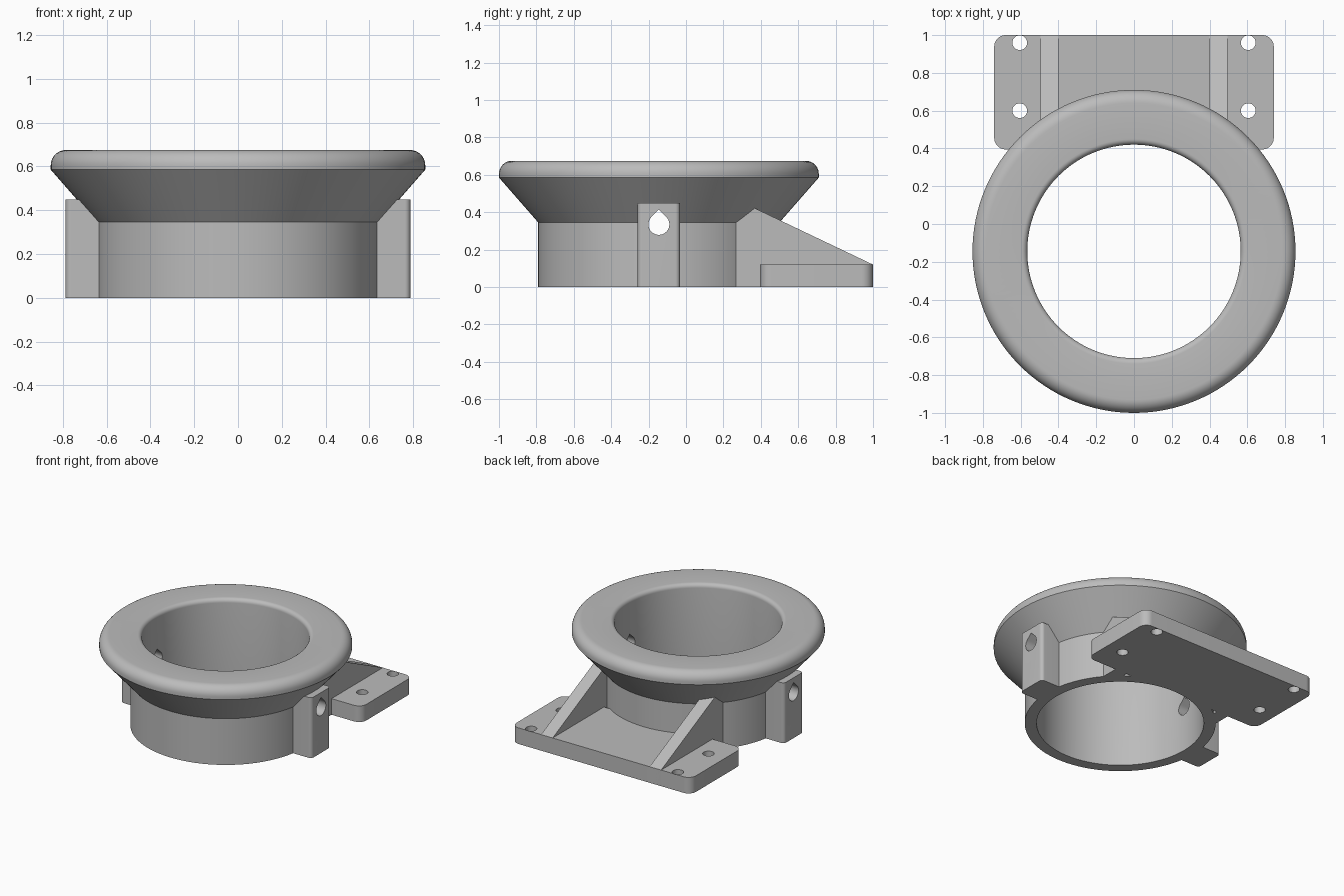
import bpy, bmesh
from math import sin, cos, pi, radians
from mathutils import Vector, Matrix

if "Cube" in bpy.data.objects:
    bpy.data.objects.remove(bpy.data.objects["Cube"], do_unlink=True)

grey = bpy.data.materials.new("plain grey")
grey.use_nodes = True
COLOUR = (0.5, 0.5, 0.5, 1)
grey.diffuse_color = COLOUR
grey.node_tree.nodes["Principled BSDF"].inputs["Base Color"].default_value = COLOUR

RING_Y = -0.145          # ring axis
BORE, WALL, RIM = 0.565, 0.645, 0.855
TOP = 0.675


def finish(bm, name):
    bmesh.ops.recalc_face_normals(bm, faces=bm.faces)
    mesh = bpy.data.meshes.new(name)
    bm.to_mesh(mesh)
    bm.free()
    obj = bpy.data.objects.new(name, mesh)
    bpy.context.collection.objects.link(obj)
    mesh.materials.append(grey)
    return obj


def arc(cx, cy, r, start, end, steps=10):
    angles = [radians(start + (end - start) * i / steps) for i in range(steps + 1)]
    return [(cx + r * cos(a), cy + r * sin(a)) for a in angles]


def rounded_rect(x0, x1, y0, y1, r):
    return (arc(x1 - r, y1 - r, r, 0, 90) + arc(x0 + r, y1 - r, r, 90, 180)
            + arc(x0 + r, y0 + r, r, 180, 270) + arc(x1 - r, y0 + r, r, 270, 360))


def prism(name, outline, low, high, axis="z"):
    """Extrude an outline along z (points are x, y) or along x (points are y, z)."""
    bm = bmesh.new()
    place = (lambda p: (p[0], p[1], low)) if axis == "z" else (lambda p: (low, p[0], p[1]))
    face = bm.faces.new([bm.verts.new(place(p)) for p in outline])
    new = bmesh.ops.extrude_face_region(bm, geom=[face])["geom"]
    shift = Vector((0, 0, high - low)) if axis == "z" else Vector((high - low, 0, 0))
    bmesh.ops.translate(bm, verts=[g for g in new if isinstance(g, bmesh.types.BMVert)], vec=shift)
    return finish(bm, name)


def activate(obj):
    bpy.ops.object.select_all(action="DESELECT")
    obj.select_set(True)
    bpy.context.view_layer.objects.active = obj


def cut(obj, cutter):
    activate(obj)
    mod = obj.modifiers.new("cut", "BOOLEAN")
    mod.operation, mod.solver, mod.object = "DIFFERENCE", "EXACT", cutter
    bpy.ops.object.modifier_apply(modifier=mod.name)


# Flared ring: one profile spun about its axis
profile = ([(BORE, 0), (WALL, 0), (WALL, 0.345), (RIM, 0.585)]
           + arc(RIM - 0.07, TOP - 0.07, 0.07, 0, 90)
           + arc(BORE + 0.03, TOP - 0.03, 0.03, 90, 180, 6))
bm = bmesh.new()
verts = [bm.verts.new((r, RING_Y, z)) for r, z in profile]
edges = [bm.edges.new((verts[i - 1], verts[i])) for i in range(len(verts))]
bmesh.ops.spin(bm, geom=verts + edges, cent=(0, RING_Y, 0), axis=(0, 0, 1),
               angle=2 * pi, steps=128, use_merge=True)
bmesh.ops.remove_doubles(bm, verts=bm.verts, dist=1e-5)
ring = finish(bm, "flared_ring")

# Mounting plate with rounded corners
plate = prism("mounting_plate", rounded_rect(-0.74, 0.74, 0.395, 1.0, 0.06), 0, 0.12)
parts = [ring, plate]

# Side lugs and sloping ribs, one of each per side
lugs, ribs = [], []
for side, s in (("left", 1), ("right", -1)):
    x0, x1 = sorted((s * 0.55, s * 0.787))
    lugs.append(prism(side + "_lug",
                      rounded_rect(x0, x1, RING_Y - 0.113, RING_Y + 0.113, 0.025), 0, 0.45))
    x0, x1 = sorted((s * 0.40, s * 0.495))
    ribs.append(prism(side + "_rib",
                      [(0.24, 0), (1.0, 0), (1.0, 0.12), (0.36, 0.425), (0.24, 0.345)],
                      x0, x1, axis="x"))
parts += lugs + ribs

# Helpers: ring core, teardrop cross hole, screw holes
core = prism("core_cutter", arc(0, RING_Y, WALL - 0.004, 0, 360 * 127 / 128, 127), -0.1, 1)
hole_r, hole_z = 0.056, 0.335
drop = prism("teardrop_cutter",
             arc(RING_Y, hole_z, hole_r, 135, 405, 28) + [(RING_Y, hole_z + hole_r * 2 ** 0.5)],
             -1, 1, axis="x")
helpers = [core, drop]
for obj in [plate] + lugs + ribs:
    cut(obj, core)
for obj in [ring] + lugs:
    cut(obj, drop)
for x in (-0.605, 0.605):
    for y in (0.6, 0.96):
        screw = prism("screw_cutter", arc(x, y, 0.039, 0, 360 * 31 / 32, 31), -0.1, 0.3)
        helpers.append(screw)
        cut(plate, screw)
for obj in helpers:
    bpy.data.objects.remove(obj, do_unlink=True)

# Smooth round surfaces, keep hard edges
for obj in parts:
    activate(obj)
    bpy.ops.object.shade_smooth_by_angle(angle=radians(25))
